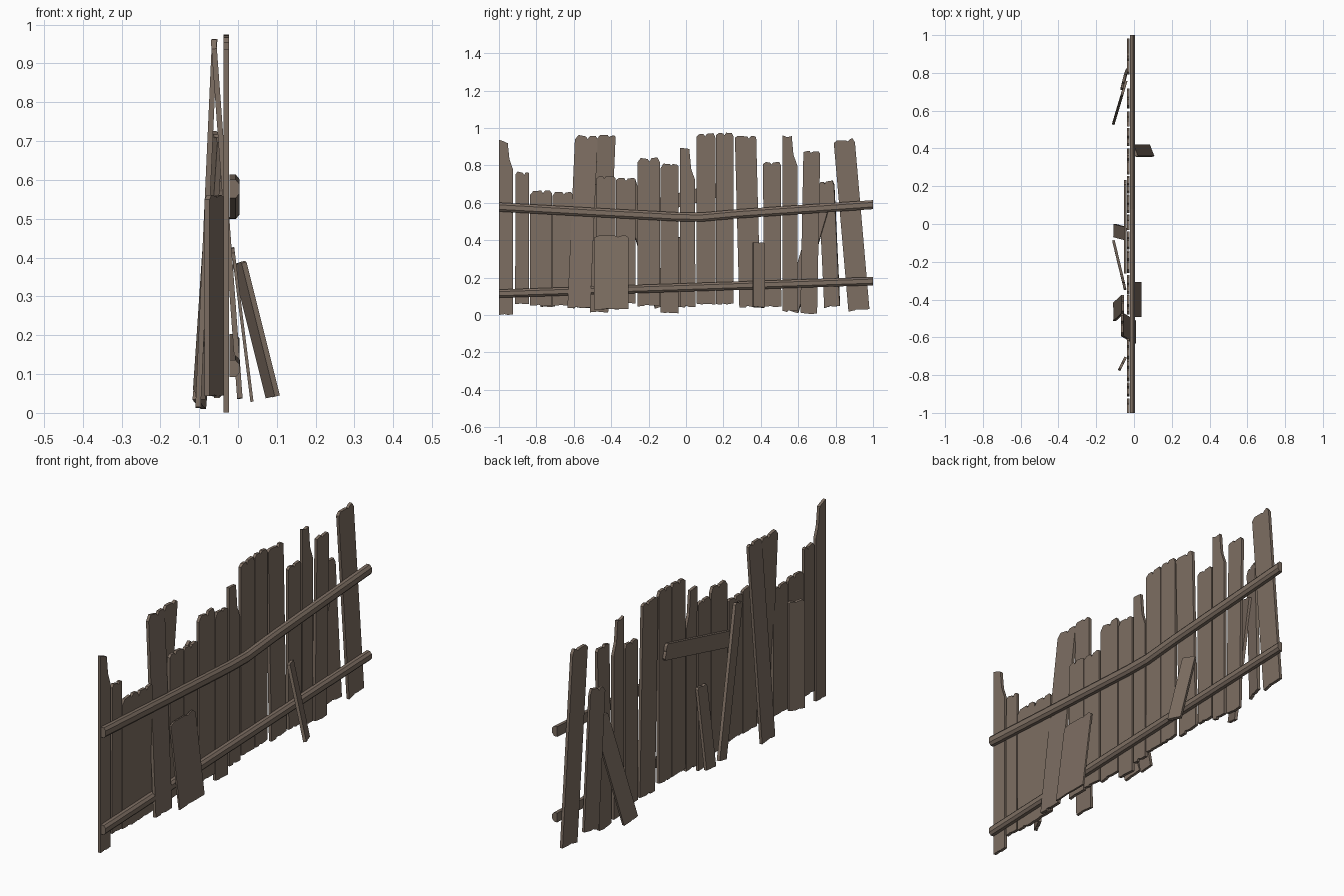
import bpy, bmesh, random
from mathutils import Vector

if "Cube" in bpy.data.objects:
    bpy.data.objects.remove(bpy.data.objects["Cube"])

random.seed(4)
wood = bpy.data.materials.new("weathered_brown_wood")
wood.diffuse_color = (0.205, 0.156, 0.122, 1)
wood.use_nodes = True
wood.node_tree.nodes["Principled BSDF"].inputs["Base Color"].default_value = wood.diffuse_color


def finish(bm, name):
    bmesh.ops.recalc_face_normals(bm, faces=bm.faces)
    mesh = bpy.data.meshes.new(name)
    bm.to_mesh(mesh)
    bm.free()
    mesh.materials.append(wood)
    bpy.context.collection.objects.link(bpy.data.objects.new(name, mesh))


def board(name, bottom, top, width, side=(0, 1), shoulder=None, thick=0.014, rough=1.0):
    """Plank with ragged ends between two centre points; side = horizontal width direction."""
    b, t = Vector(bottom), Vector(top)
    axis = t - b
    length = axis.length
    axis.normalize()
    s = Vector((side[0], side[1], 0))
    s = (s - axis * s.dot(axis)).normalized()
    n = s.cross(axis).normalized() * thick / 2
    r = lambda a, c: random.uniform(a, c) * rough
    mid = random.uniform(0.4, 0.7)
    # outline: (fraction of width, height along board)
    out = [(0, r(0, .008)), (.3, r(0, .006)), (.36, r(.004, .01)), (.6, r(0, .006)), (1, r(0, .008))]
    if shoulder:
        u, drop = shoulder
        out += [(1, length - drop), (u + .12, length - drop * .65), (u, length - r(.003, .02)),
                (u * .5, length - r(0, .01)), (0, length)]
    else:
        out += [(1, length - r(.006, .025)), (.9, length - r(0, .006)), (mid + .1, length - r(0, .008)),
                (mid, length - r(.012, .022)), (mid - .08, length - r(.002, .01)),
                (.15, length - r(0, .006)), (0, length - r(.01, .028))]
    bm = bmesh.new()
    rings = [[bm.verts.new(b + s * (u - .5) * width + axis * v + n * k) for u, v in out] for k in (1, -1)]
    bm.faces.new(rings[0])
    bm.faces.new(rings[1][::-1])
    for i in range(len(out)):
        j = (i + 1) % len(out)
        bm.faces.new((rings[0][i], rings[1][i], rings[1][j], rings[0][j]))
    finish(bm, name)


def rail(name, path, half):
    """Chamfered rail swept along (y, z) points."""
    section = [(-.022, -1), (-.006, -1), (.004, -.5), (.004, .5), (-.006, 1), (-.022, 1)]
    bm = bmesh.new()
    rings = [[bm.verts.new((x, y, z + h * half)) for x, h in section] for y, z in path]
    bm.faces.new(rings[0])
    bm.faces.new(rings[-1])
    for a, c in zip(rings, rings[1:]):
        for i in range(6):
            j = (i + 1) % 6
            bm.faces.new((a[i], a[j], c[j], c[i]))
    finish(bm, name)


# Upright pickets: bottom y, top y, width, bottom z, top z, optional broken shoulder
X = -0.03
pickets = [
    (-.962, -.962, .075, 0, .937, (.62, .16)),
    (-.877, -.875, .073, .057, .768, None),
    (-.775, -.775, .118, .046, .668, None),
    (-.660, -.660, .110, .046, .660, None),
    (-.428, -.428, .102, .055, .745, None),
    (-.322, -.322, .102, .060, .735, None),
    (-.200, -.200, .120, .045, .842, None),
    (-.088, -.088, .094, .008, .810, None),
    (.010, .008, .080, .040, .892, (.62, .17)),
    (.107, .107, .100, .055, .973, None),
    (.208, .208, .094, .055, .975, None),
    (.342, .318, .114, .040, .962, None),
    (.462, .460, .095, .040, .822, None),
    (.556, .556, .078, .015, .960, (.62, .16)),
    (.656, .673, .090, .004, .880, None),
    (.925, .845, .113, .022, .942, None),
]
for i, (yb, yt, w, zb, zt, sh) in enumerate(pickets):
    board(f"picket_{i + 1:02d}", (X, yb, zb), (X, yt, zt), w, shoulder=sh)

# Tall crossed boards that lean through the fence
board("leaning_tall_board_front", (.005, -.573, .035), (-.063, -.532, .96), .122)
board("leaning_tall_board_back", (-.103, -.465, .012), (-.060, -.425, .965), .098)

# Loose boards on the back
board("back_short_board", (-.062, -.740, .042), (-.062, -.740, .562), .080, (.035, .07), rough=.5)
board("back_slanted_board", (-.100, -.125, .045), (-.055, -.312, .717), .085, (-.02, .085), rough=.5)
board("back_leaning_stub", (-.103, -.035, .040), (-.045, -.050, .418), .070, rough=.6)
board("back_cross_board", (-.046, -.255, .560), (-.046, .225, .680), .075, rough=.3)
board("back_diagonal_board", (-.100, .562, .020), (-.052, .722, .565), .080, (.022, .075), rough=.4)
board("back_end_board", (-.045, .782, .040), (-.057, .750, .718), .085, (.02, .08))

# Loose boards propped against the front
board("front_wide_board", (.036, -.400, .028), (-.014, -.400, .428), .186, thick=.008, rough=.7)
board("front_propped_stick", (.090, .388, .040), (.003, .388, .388), .066, (-.025, .062), rough=.3)

# Two horizontal rails, the upper one sagging
rail("upper_rail", [(-1, .577), (-.5, .549), (-.05, .525), (.08, .523), (.28, .541), (1, .590)], .024)
rail("lower_rail", [(-1, .114), (1, .181)], .022)
